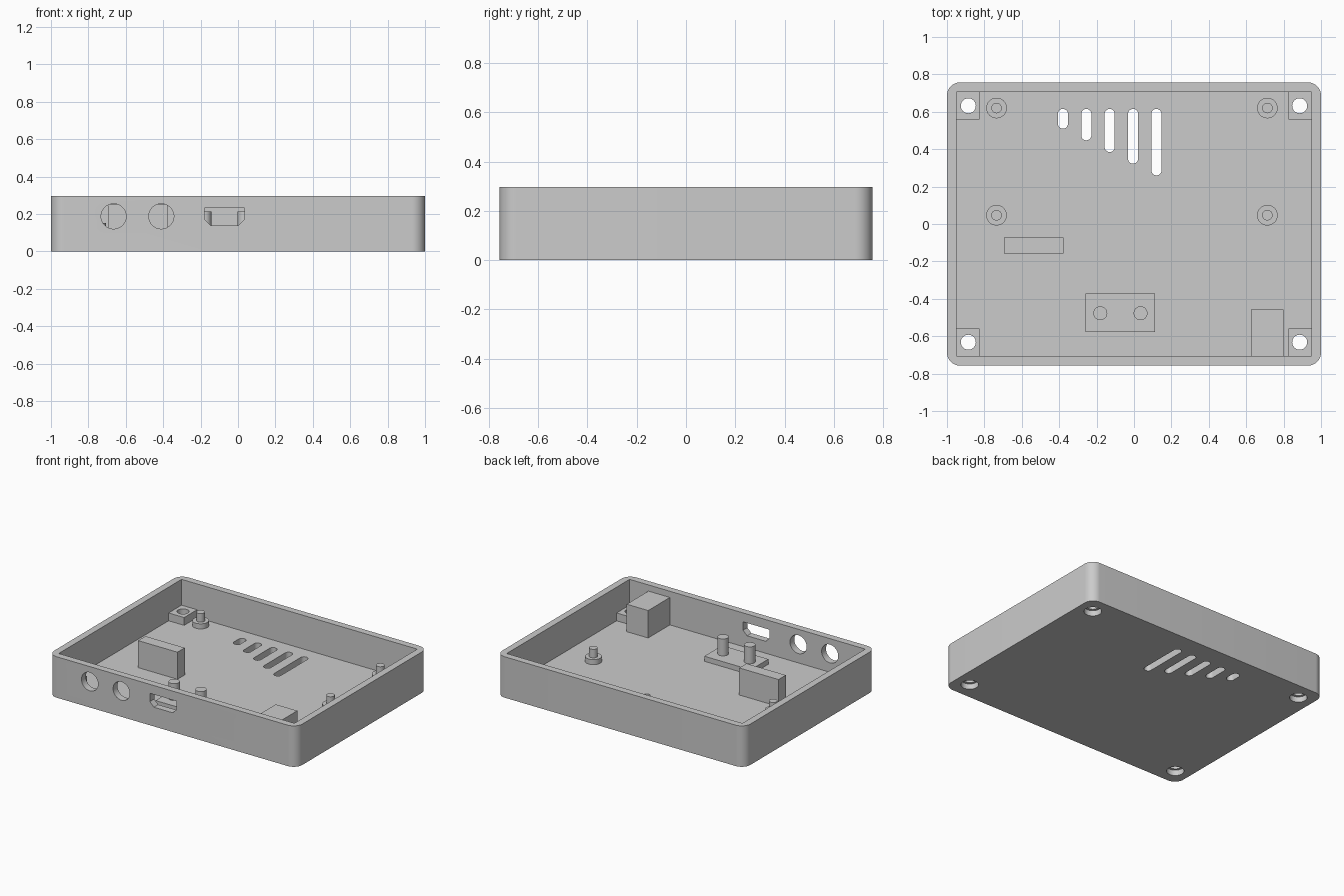
import bpy, bmesh, math
from mathutils import Matrix

if "Cube" in bpy.data.objects:
    bpy.data.objects.remove(bpy.data.objects["Cube"], do_unlink=True)

grey = bpy.data.materials.new("light_grey_plastic")
grey.use_nodes = True
COLOUR = (0.6, 0.6, 0.6, 1)
grey.diffuse_color = COLOUR
grey.node_tree.nodes["Principled BSDF"].inputs["Base Color"].default_value = COLOUR

HEIGHT, FLOOR = 0.298, 0.053
IN_X, IN_Y = 0.95, 0.707
SINK = FLOOR - 0.01          # parts are rooted slightly into the floor


def prism(name, outline, z0, z1, matrix=None):
    """Extrude a 2D outline between two heights."""
    bm = bmesh.new()
    face = bm.faces.new([bm.verts.new((x, y, z0)) for x, y in outline])
    top = bmesh.ops.extrude_face_region(bm, geom=[face])["geom"]
    bmesh.ops.translate(bm, vec=(0, 0, z1 - z0),
                        verts=[v for v in top if isinstance(v, bmesh.types.BMVert)])
    bmesh.ops.recalc_face_normals(bm, faces=bm.faces)
    if matrix:
        bm.transform(matrix)
    mesh = bpy.data.meshes.new(name)
    bm.to_mesh(mesh)
    bm.free()
    mesh.materials.append(grey)
    obj = bpy.data.objects.new(name, mesh)
    bpy.context.collection.objects.link(obj)
    return obj


def rounded(x0, x1, y0, y1, r, steps=12):
    """Rounded rectangle; a full radius gives a slot or a circle."""
    points = []
    corners = [(x1 - r, y1 - r), (x0 + r, y1 - r), (x0 + r, y0 + r), (x1 - r, y0 + r)]
    for quarter, (cx, cy) in enumerate(corners):
        for i in range(steps + 1):
            a = (quarter + i / steps) * math.pi / 2
            points.append((cx + r * math.cos(a), cy + r * math.sin(a)))
    return points


def circle(x, y, r, n=40):
    return [(x + r * math.cos(i * math.tau / n), y + r * math.sin(i * math.tau / n))
            for i in range(n)]


def rect(x0, x1, y0, y1):
    return [(x0, y0), (x1, y0), (x1, y1), (x0, y1)]


def combine(target, tool, operation="DIFFERENCE"):
    """Apply a boolean and discard the tool."""
    mod = target.modifiers.new("boolean", "BOOLEAN")
    mod.operation, mod.solver, mod.object = operation, "EXACT", tool
    bpy.context.view_layer.objects.active = target
    bpy.ops.object.modifier_apply(modifier=mod.name)
    bpy.data.objects.remove(tool, do_unlink=True)


def smooth(obj):
    bpy.ops.object.select_all(action="DESELECT")
    obj.select_set(True)
    bpy.context.view_layer.objects.active = obj
    bpy.ops.object.shade_smooth_by_angle(angle=math.radians(30))


# Open tray
tray = prism("tray", rounded(-1, 1, -0.757, 0.757, 0.07), 0, HEIGHT)
combine(tray, prism("cavity", rect(-IN_X, IN_X, -IN_Y, IN_Y), FLOOR, HEIGHT + 0.1))

# Corner screw blocks with counterbored holes
for sx in (-1, 1):
    for sy in (-1, 1):
        xs = sorted((sx * 0.825, sx * (IN_X + 0.01)))
        ys = sorted((sy * 0.558, sy * (IN_Y + 0.01)))
        combine(tray, prism("screw_block", rect(*xs, *ys), SINK, 0.11), "UNION")
        hole = (sx * 0.886, sy * 0.632)
        combine(tray, prism("screw_hole", circle(*hole, 0.04), -0.1, 0.2))
        combine(tray, prism("counterbore", circle(*hole, 0.058), -0.1, 0.04))

# Vent slots, growing in length
for i in range(5):
    x = -0.38 + i * 0.125
    combine(tray, prism("vent", rounded(x - 0.027, x + 0.027, 0.51 - i * 0.0625, 0.615, 0.0265),
                        -0.1, 0.1))

# Front wall openings: two round ones and a connector port
upright = Matrix.Rotation(math.pi / 2, 4, "X")
port = [(-0.18, 0.233), (-0.18, 0.172), (-0.148, 0.14),
        (0.003, 0.14), (0.035, 0.172), (0.035, 0.233)]
for outline in (circle(-0.665, 0.188, 0.067), circle(-0.41, 0.188, 0.067), port):
    combine(tray, prism("front_opening", outline, 0.68, 0.8, upright))
smooth(tray)

# Board standoffs with locating pins
for side, x in (("right", -0.735), ("left", 0.713)):
    for end, y in (("back", 0.62), ("middle", 0.047)):
        base = prism(f"standoff_{side}_{end}", circle(x, y, 0.055), SINK, 0.09)
        combine(base, prism("pin", circle(x, y, 0.028), FLOOR, 0.152), "UNION")
        smooth(base)

# Connector platform with two pegs
platform = prism("connector_platform", rect(-0.26, 0.113, -0.577, -0.372), SINK, 0.09)
for x in (-0.18, 0.035):
    combine(platform, prism("peg", circle(x, -0.477, 0.037), FLOOR + 0.01, 0.213), "UNION")
smooth(platform)

# Support blocks
prism("support_rib", rect(-0.695, -0.378, -0.157, -0.073), SINK, 0.25)
prism("support_block", rect(0.625, 0.798, -IN_Y - 0.01, -0.457), SINK, 0.253)
